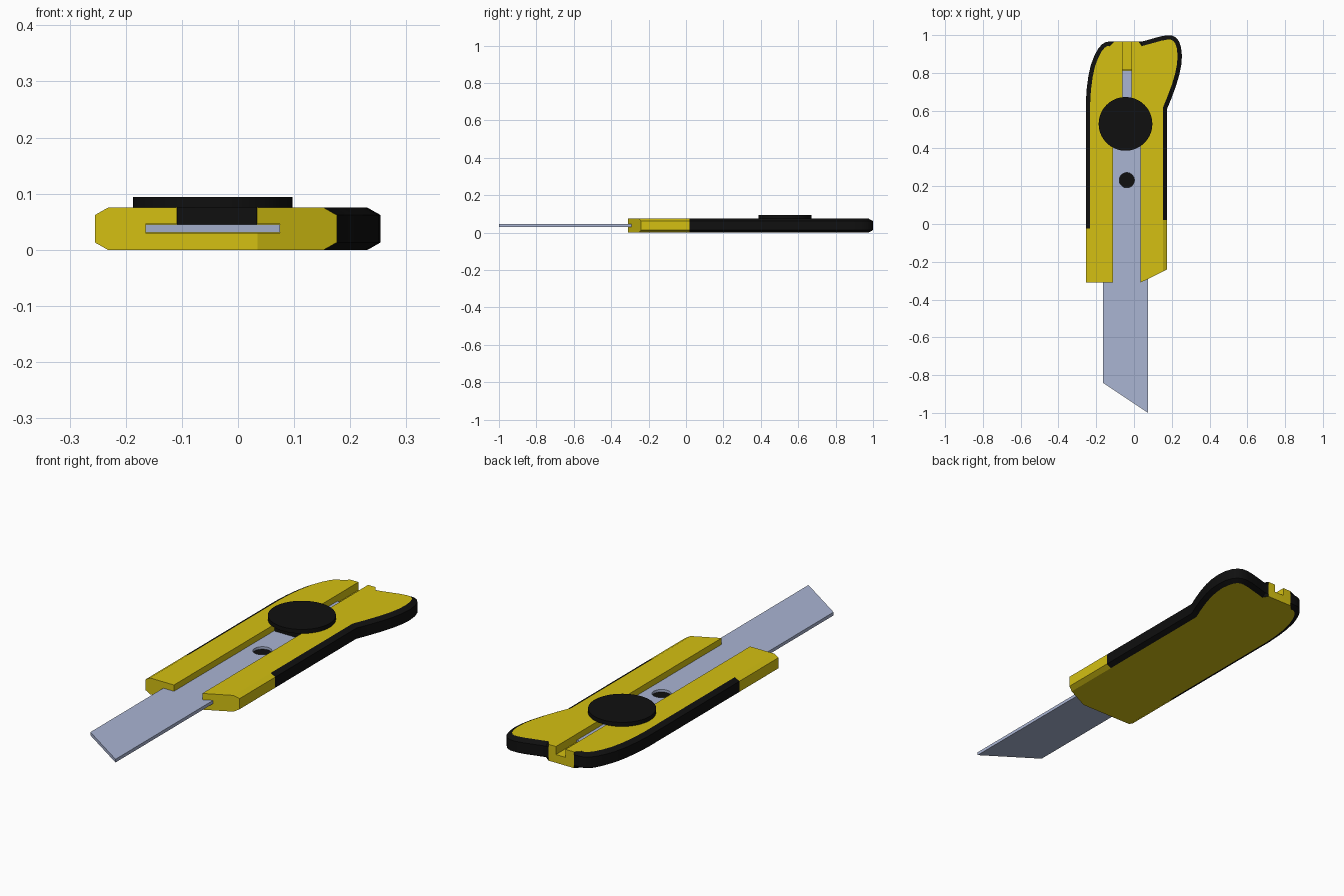
import bpy, bmesh, math
from mathutils import Vector

if "Cube" in bpy.data.objects:
    bpy.data.objects.remove(bpy.data.objects["Cube"])


def material(name, color):
    m = bpy.data.materials.new(name)
    m.diffuse_color = (*color, 1)
    m.use_nodes = True
    m.node_tree.nodes["Principled BSDF"].inputs["Base Color"].default_value = m.diffuse_color
    return m


yellow = material("yellow_plastic", (0.66, 0.53, 0.006))
black = material("black_rubber", (0.005, 0.005, 0.005))
steel = material("blade_steel", (0.40, 0.46, 0.65))


def finish(name, bm, *mats):
    bmesh.ops.recalc_face_normals(bm, faces=bm.faces)
    me = bpy.data.meshes.new(name)
    bm.to_mesh(me)
    bm.free()
    ob = bpy.data.objects.new(name, me)
    bpy.context.collection.objects.link(ob)
    for m in mats:
        me.materials.append(m)
    return ob


def prism(name, pts, z0, z1, *mats):
    bm = bmesh.new()
    lo, hi = ([bm.verts.new((x, y, z)) for x, y in pts] for z in (z0, z1))
    bm.faces.new(lo)
    bm.faces.new(hi)
    for i in range(len(pts)):
        bm.faces.new((lo[i - 1], lo[i], hi[i], hi[i - 1]))
    return finish(name, bm, *mats)


def box(name, x0, x1, y0, y1, z0, z1, *mats):
    return prism(name, [(x0, y0), (x1, y0), (x1, y1), (x0, y1)], z0, z1, *mats)


def disc(name, x, y, r, z0, z1, n, *mats):
    pts = [(x + r * math.cos(2 * math.pi * i / n), y + r * math.sin(2 * math.pi * i / n))
           for i in range(n)]
    return prism(name, pts, z0, z1, *mats)


def cut(ob, cutter):
    bpy.context.view_layer.objects.active = ob
    mod = ob.modifiers.new("cut", 'BOOLEAN')
    mod.operation, mod.solver, mod.object = 'DIFFERENCE', 'EXACT', cutter
    bpy.ops.object.modifier_apply(modifier=mod.name)
    bpy.data.objects.remove(cutter)


def smooth(ob):
    bpy.ops.object.select_all(action='DESELECT')
    ob.select_set(True)
    bpy.context.view_layer.objects.active = ob
    bpy.ops.object.shade_smooth_by_angle(angle=math.radians(25))


# Handle outline, left front corner round the tail to the right front corner
left = [(-.255, -.31), (-.255, -.025), (-.255, .64), (-.251, .71), (-.242, .78),
        (-.229, .84), (-.21, .89), (-.19, .928), (-.17, .951), (-.15, .963), (-.13, .966)]
tab = [(-.105, .967), (.025, .967)]
right = [(.04, .965), (.09, .979), (.14, .993), (.175, .999), (.2, .998), (.221, .988),
         (.238, .968), (.249, .935), (.254, .89), (.25, .84), (.24, .79), (.222, .73),
         (.198, .665), (.176, .612), (.176, .02), (.176, -.24)]
pts = [Vector(p) for p in left + tab + right]
n, tab_i = len(pts), len(left)


def inset(i, d=0.023):
    if i in (tab_i, tab_i + 1):        # square rear tab, no chamfer
        return pts[i].copy()
    t = Vector((0.0, 0.0))
    for a, b in ((i - 1, i), (i, i + 1)):
        if a >= 0 and b < n:
            t += (pts[b] - pts[a]).normalized()
    t.normalize()
    return pts[i] + Vector((t.y, -t.x)) * d


inner = [inset(i) for i in range(n)]
inner[-1].y -= 0.0115                  # stay on the slanted front face
nose = [Vector((.035, -.31))]

# Handle body: chamfered rings with black grip on the rear sides
bm = bmesh.new()
rings = [[bm.verts.new((p.x, p.y, z)) for p in src + nose]
         for src, z in ((inner, 0), (pts, .013), (pts, .062), (inner, .075))]
for lo, hi in zip(rings, rings[1:]):
    for i in range(n - 1):
        f = bm.faces.new((lo[i], lo[i + 1], hi[i + 1], hi[i]))
        f.material_index = int(i not in (0, n - 2, tab_i))
# Flat front faces span the full height
bm.faces.new([r[n - 1] for r in rings] + [rings[3][n], rings[0][n]])
bm.faces.new([rings[0][n], rings[3][n]] + [r[0] for r in reversed(rings)])
bm.faces.new(rings[0])
bm.faces.new(rings[3])
bmesh.ops.delete(bm, geom=[v for v in bm.verts if not v.link_faces], context='VERTS')
body = finish("handle_body", bm, yellow, black)

# Blade cavity, wide slider channel and narrow rear slot
cut(body, box("cavity_cutter", -.165, .075, -.5, .815, .03, .046, yellow))
cut(body, box("channel_cutter", -.11, .035, -.5, .62, .038, .2, yellow))
cut(body, box("slot_cutter", -.062, -.013, .6, 1.2, .038, .2, yellow))
smooth(body)

# Blade with an angled tip and a round hole
blade = prism("blade", [(-.165, -.84), (.075, -1), (.075, .813), (-.165, .813)],
              .0305, .0455, steel)
cut(blade, disc("hole_cutter", -.038, .232, .04, 0, .1, 32, steel))
disc("blade_hole_plug", -.038, .232, .04, .0305, .034, 32, black)

# Slider: round thumb button on a stem running in the channel
smooth(disc("slider_button", -.045, .53, .142, .075, .094, 64, black))
box("slider_stem", -.109, .034, .42, .615, .0455, .076, black)
